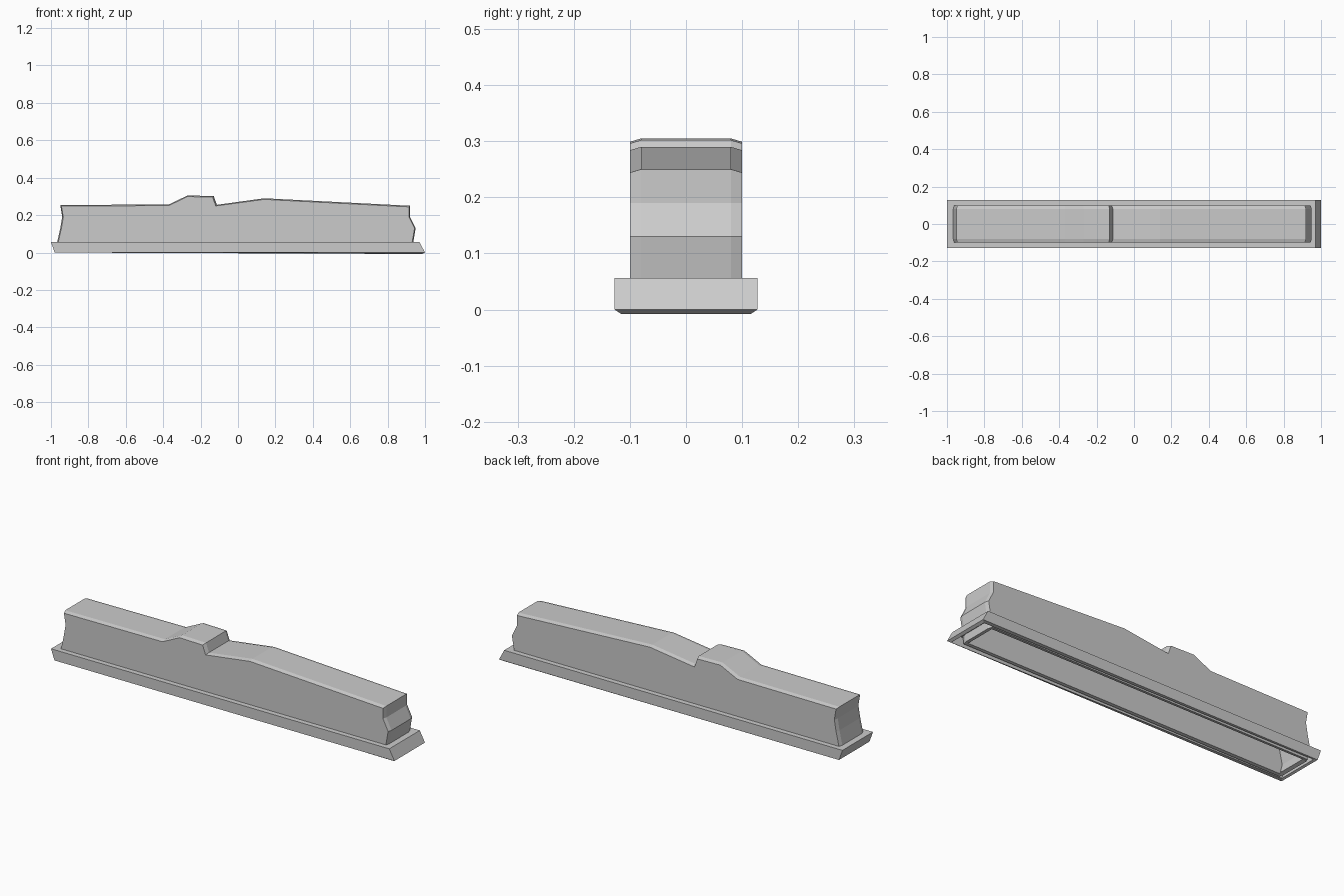
import bpy, bmesh

if "Cube" in bpy.data.objects:
    bpy.data.objects.remove(bpy.data.objects["Cube"])


def finish(bm, name):
    """Turn a bmesh into an object with an inward wall thickness."""
    me = bpy.data.meshes.new(name)
    bm.to_mesh(me)
    bm.free()
    ob = bpy.data.objects.new(name, me)
    bpy.context.collection.objects.link(ob)
    m = ob.modifiers.new("wall", 'SOLIDIFY')
    m.thickness = 0.02
    m.offset = -1
    return ob


# Body: side profile lofted across y, slightly smaller at the outer sides
left = [(-0.95, 0), (-0.967, 0.055), (-0.95, 0.13), (-0.94, 0.19)]
top = [(-0.95, 0.254), (-0.37, 0.257), (-0.27, 0.305), (-0.13, 0.302),
       (-0.113, 0.255), (0.14, 0.29), (0.92, 0.25)]
right = [(0.92, 0.19), (0.95, 0.13), (0.937, 0.055), (0.93, 0)]


def section(bm, y, d):
    pts = [(x + d, z) for x, z in left]
    for i, (x, z) in enumerate(top):
        shift = d if i == 0 else -d if i in (3, 4, 6) else 0
        pts.append((x + shift, z - d))
    pts += [(x - d, z) for x, z in right]
    return [bm.verts.new((x, y, z)) for x, z in pts]


bm = bmesh.new()
rows = [section(bm, y, d) for y, d in
        ((-0.1, 0.006), (-0.08, 0), (0.08, 0), (0.1, 0.006))]
bottoms = []
n = len(rows[0])
for a, b in zip(rows, rows[1:]):
    for i in range(n):
        j = (i + 1) % n
        f = bm.faces.new((a[i], a[j], b[j], b[i]))
        if j == 0:
            bottoms.append(f)
bm.faces.new(rows[0])
bm.faces.new(rows[-1])
bmesh.ops.recalc_face_normals(bm, faces=bm.faces[:])
bmesh.ops.delete(bm, geom=bottoms, context='FACES_ONLY')
finish(bm, "body_shell")

# Base collar: slanted box, open below, with a hole for the body
bm = bmesh.new()
bmesh.ops.create_cube(bm, size=1)
for v in bm.verts:
    up = v.co.z > 0
    if v.co.x < 0:
        x = -1.0 if up else -0.98
    else:
        x = 0.97 if up else 1.0
    v.co = (x, 0.127 if v.co.y > 0 else -0.127, 0.056 if up else 0)
bm.normal_update()
lid = max(bm.faces, key=lambda f: f.normal.z)
floor = min(bm.faces, key=lambda f: f.normal.z)
bmesh.ops.inset_region(bm, faces=[lid], thickness=0.038, use_even_offset=True)
bmesh.ops.delete(bm, geom=[lid, floor], context='FACES_ONLY')
finish(bm, "base_collar")
